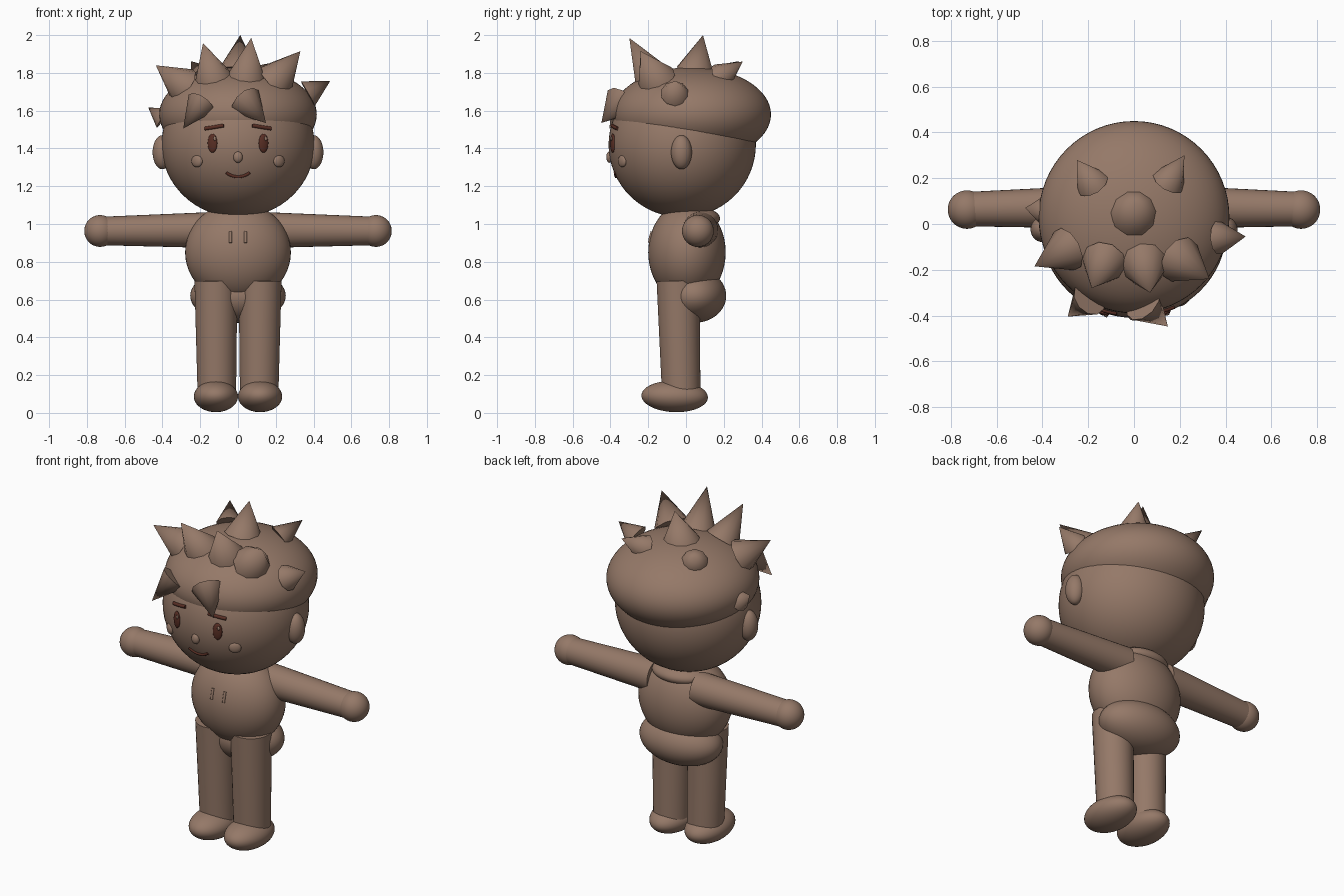
import bpy, bmesh, math
from mathutils import Vector, Matrix

if "Cube" in bpy.data.objects:
    bpy.data.objects.remove(bpy.data.objects["Cube"])


def material(name, rgb):
    m = bpy.data.materials.new(name)
    m.use_nodes = True
    m.diffuse_color = (*rgb, 1)
    m.node_tree.nodes["Principled BSDF"].inputs["Base Color"].default_value = (*rgb, 1)
    return m


CLAY = material("clay_brown", (0.30, 0.19, 0.138))
DARK = material("dark_red_brown", (0.10, 0.028, 0.018))


def finish(name, bm, mat):
    mesh = bpy.data.meshes.new(name)
    bm.to_mesh(mesh)
    bm.free()
    mesh.materials.append(mat)
    obj = bpy.data.objects.new(name, mesh)
    bpy.context.collection.objects.link(obj)
    bpy.ops.object.select_all(action="DESELECT")
    obj.select_set(True)
    bpy.context.view_layer.objects.active = obj
    bpy.ops.object.shade_smooth_by_angle(angle=math.radians(48))
    return obj


def ellipsoid(name, center, radii, mat=CLAY, turn=0, pitch=0, segs=48):
    bm = bmesh.new()
    place = (Matrix.Translation(center) @ Matrix.Rotation(turn, 4, "Z")
             @ Matrix.Rotation(pitch, 4, "X") @ Matrix.Diagonal((*radii, 1)))
    bmesh.ops.create_uvsphere(bm, u_segments=segs, v_segments=segs // 2,
                              radius=1, matrix=place)
    return finish(name, bm, mat)


def cone(name, start, end, r1, r2=0, sides=32):
    start, end = Vector(start), Vector(end)
    axis = end - start
    place = (Matrix.Translation((start + end) / 2)
             @ axis.to_track_quat("Z", "Y").to_matrix().to_4x4())
    bm = bmesh.new()
    bmesh.ops.create_cone(bm, cap_ends=True, segments=sides, radius1=r1,
                          radius2=r2, depth=axis.length, matrix=place)
    bmesh.ops.remove_doubles(bm, verts=bm.verts, dist=0.0001)
    return finish(name, bm, CLAY)


def tube(name, points, radius, mat):
    curve = bpy.data.curves.new(name, "CURVE")
    curve.dimensions = "3D"
    curve.bevel_depth = radius
    curve.bevel_resolution = 3
    curve.use_fill_caps = True
    spline = curve.splines.new("POLY")
    spline.points.add(len(points) - 1)
    for p, co in zip(spline.points, points):
        p.co = (*co, 1)
    curve.materials.append(mat)
    obj = bpy.data.objects.new(name, curve)
    bpy.context.collection.objects.link(obj)
    return obj


def on_surface(x, z, center, radii):
    """Point on the front of an ellipsoid."""
    k = 1 - ((x - center[0]) / radii[0]) ** 2 - ((z - center[2]) / radii[2]) ** 2
    return Vector((x, center[1] - radii[1] * math.sqrt(k), z))


HEAD = ((0, -0.02, 1.42), (0.405, 0.39, 0.385))
TORSO = ((0, 0.005, 0.85), (0.28, 0.205, 0.265))

# Head, hair cap and trunk
ellipsoid("head", *HEAD, segs=64)
ellipsoid("hair_cap", (0, 0.03, 1.58), (0.417, 0.42, 0.25), segs=64)
ellipsoid("torso", *TORSO)
ellipsoid("neck", (0, 0.05, 1.03), (0.17, 0.13, 0.06))
ellipsoid("hips", (0, 0.045, 0.62), (0.253, 0.168, 0.143))
ellipsoid("nose", on_surface(0, 1.354, *HEAD), (0.025, 0.018, 0.03), segs=24)

# Paired parts
for side, s in (("left", 1), ("right", -1)):
    ellipsoid(side + "_ear", (s * 0.40, -0.024, 1.38), (0.052, 0.055, 0.09))
    cone(side + "_arm", (s * 0.14, 0.075, 0.968), (s * 0.73, 0.065, 0.963), 0.095, 0.075)
    ellipsoid(side + "_hand", (s * 0.73, 0.063, 0.963), (0.084,) * 3)
    cone(side + "_leg", (s * 0.112, -0.025, 0.09), (s * 0.117, -0.042, 0.70), 0.102, 0.114)
    ellipsoid(side + "_foot", (s * 0.117, -0.06, 0.087), (0.117, 0.176, 0.083),
              pitch=math.radians(-2))

    # Face details
    turn = s * 0.36
    eye = on_surface(s * 0.135, 1.428, *HEAD)
    ellipsoid(side + "_eye", eye, (0.027, 0.012, 0.05), DARK, turn, segs=24)
    glint = eye + Vector((0.012 * 1, -0.011 + 0.004 * s, 0.024))
    ellipsoid(side + "_eye_glint", glint, (0.008, 0.005, 0.012), CLAY, turn, segs=12)
    ellipsoid(side + "_cheek", on_surface(s * 0.217, 1.333, *HEAD),
              (0.034, 0.015, 0.032), turn=s * 0.6, segs=24)
    tube(side + "_eyebrow",
         [on_surface(s * (0.075 + 0.025 * i), 1.521 - 0.004 * i, *HEAD) for i in range(5)],
         0.010, DARK)
    tube(side + "_chest_mark",
         [on_surface(s * 0.04, 0.90 + 0.02 * i, *TORSO) for i in range(4)], 0.008, CLAY)

# Smiling mouth
tube("mouth",
     [on_surface(0.0125 * i, 1.25 + 0.022 * (i / 5) ** 2, *HEAD) for i in range(-5, 6)],
     0.008, DARK)

# Hair spikes: base centre, tip, base radius
SPIKES = {
    "crown": ((0, 0.05, 1.81), (0.012, 0.09, 2.0), 0.105),
    "front_left_inner": ((0.045, -0.175, 1.77), (0.07, -0.30, 1.985), 0.105),
    "front_right_inner": ((-0.13, -0.165, 1.77), (-0.185, -0.28, 1.957), 0.10),
    "front_left_outer": ((0.20, -0.155, 1.765), (0.33, -0.24, 1.915), 0.105),
    "front_right_outer": ((-0.29, -0.11, 1.735), (-0.435, -0.185, 1.84), 0.10),
    "side_left": ((0.37, -0.06, 1.69), (0.488, -0.055, 1.757), 0.075),
    "side_right": ((-0.395, 0.06, 1.56), (-0.475, 0.07, 1.617), 0.062),
    "back_left": ((0.15, 0.185, 1.78), (0.22, 0.30, 1.86), 0.075),
    "back_right": ((-0.18, 0.175, 1.775), (-0.25, 0.28, 1.862), 0.075),
    "fringe_left": ((0.04, -0.345, 1.65), (0.148, -0.448, 1.535), 0.09),
    "fringe_right": ((-0.195, -0.325, 1.64), (-0.29, -0.405, 1.505), 0.08),
}
for name, (base, tip, radius) in SPIKES.items():
    cone("hair_spike_" + name, base, tip, radius, sides=10)
